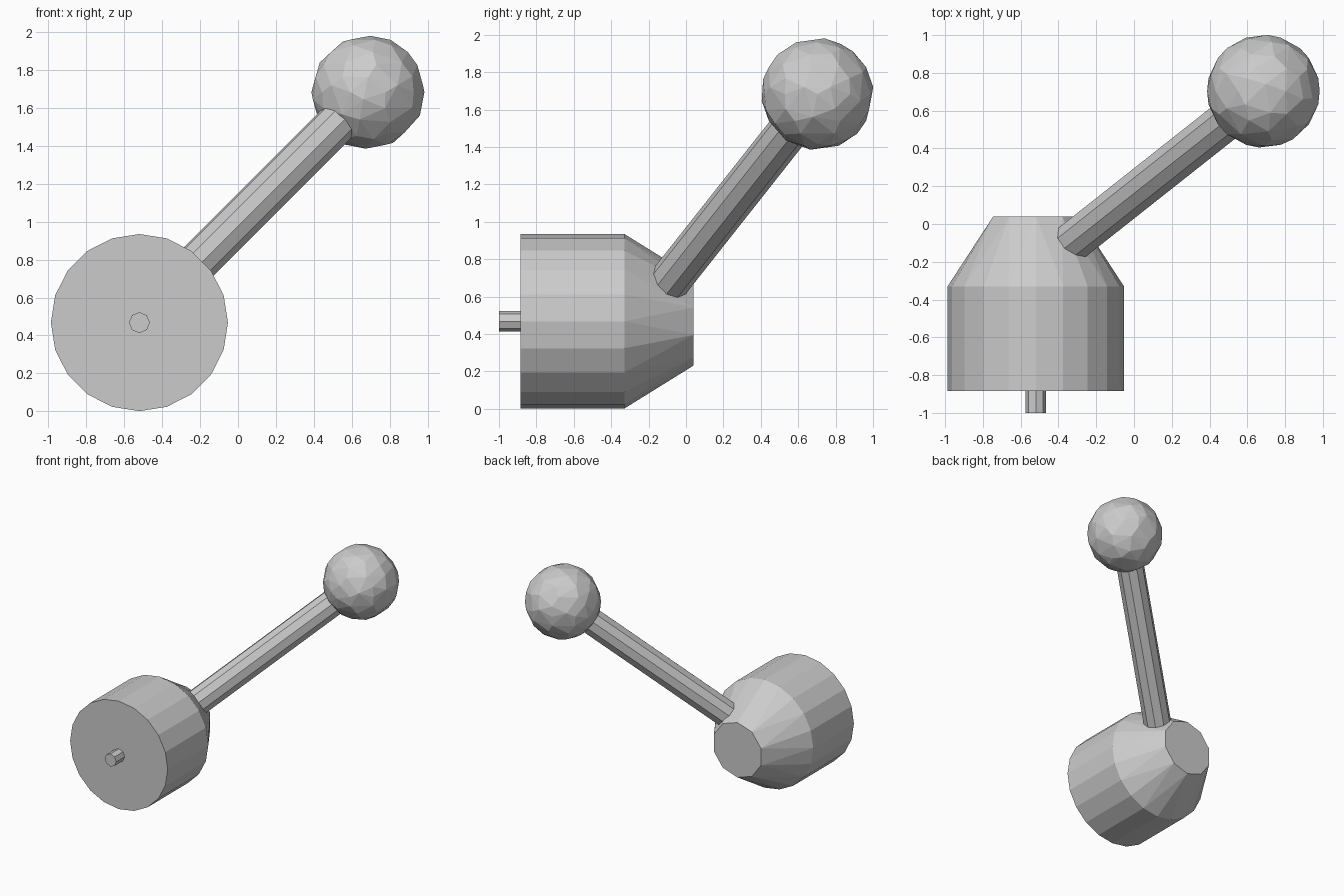
import bpy, bmesh
from math import cos, sin, pi
from mathutils import Vector

if "Cube" in bpy.data.objects:
    bpy.data.objects.remove(bpy.data.objects["Cube"])

HUB_X, HUB_Z = -0.52, 0.468
BALL = Vector((0.685, 0.703, 1.683))


def rod(name, start, end, radius, sides):
    axis = Vector(end) - Vector(start)
    bpy.ops.mesh.primitive_cylinder_add(
        vertices=sides, radius=radius, depth=axis.length,
        location=(Vector(start) + Vector(end)) / 2,
        rotation=axis.to_track_quat('Z', 'Y').to_euler())
    bpy.context.object.name = name


def ring(bm, y, radius, count):
    return [bm.verts.new((HUB_X + radius * sin(2 * pi * i / count), y,
                          HUB_Z + radius * cos(2 * pi * i / count)))
            for i in range(count)]


# Hub: straight drum, then a taper whose end has half as many sides
N = 20
bm = bmesh.new()
front = ring(bm, -0.885, 0.467, N)
middle = ring(bm, -0.33, 0.467, N)
tip = ring(bm, 0.04, 0.237, N // 2)
bm.faces.new(front)
bm.faces.new(tip)
for i in range(N):
    j = (i + 1) % N
    bm.faces.new((front[i], front[j], middle[j], middle[i]))
for i in range(N // 2):
    a, b, c = (middle[(2 * i + k) % N] for k in range(3))
    t, u = tip[i], tip[(i + 1) % (N // 2)]
    bm.faces.new((a, b, t))
    bm.faces.new((b, u, t))
    bm.faces.new((b, c, u))
bmesh.ops.recalc_face_normals(bm, faces=bm.faces)
mesh = bpy.data.meshes.new("hub")
bm.to_mesh(mesh)
bm.free()
bpy.context.collection.objects.link(bpy.data.objects.new("hub", mesh))

# Small pin at the front of the hub
rod("front_pin", (HUB_X, -1.0, HUB_Z), (HUB_X, -0.87, HUB_Z), 0.055, 8)

# Lever arm running from inside the hub into the knob
direction = Vector((1, 0.79, 1))
rod("lever_arm", BALL - direction * 1.08, BALL - direction * 0.11, 0.11, 10)

# Faceted knob
bpy.ops.mesh.primitive_ico_sphere_add(subdivisions=3, radius=0.298, location=BALL)
knob = bpy.context.object
knob.name = "knob"
dec = knob.modifiers.new("facets", 'DECIMATE')
dec.ratio = 0.55
